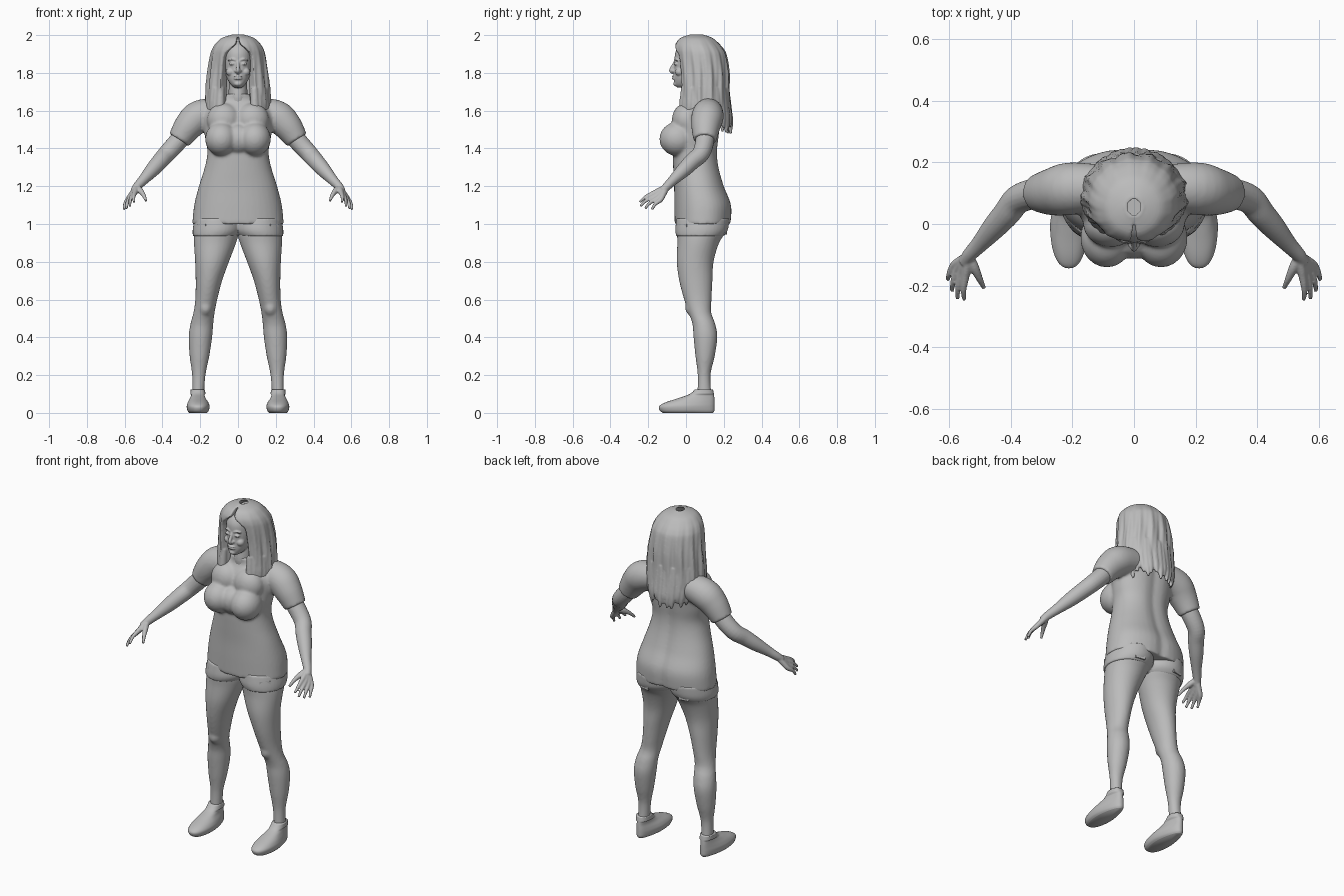
import bpy, bmesh, math, random
from mathutils import Vector, Matrix

random.seed(4)
if "Cube" in bpy.data.objects:
    bpy.data.objects.remove(bpy.data.objects["Cube"])

GREY = (0.5, 0.5, 0.5, 1)
mat = bpy.data.materials.new("plain grey")
mat.use_nodes = True
mat.diffuse_color = GREY
mat.node_tree.nodes["Principled BSDF"].inputs["Base Color"].default_value = GREY


def spline(rows, steps=5):
    """Smooth interpolation through rows of numbers."""
    out = []
    for i in range(len(rows) - 1):
        a, b, c, d = (rows[max(0, min(len(rows) - 1, i + k))] for k in (-1, 0, 1, 2))
        for s in range(steps):
            t = s / steps
            out.append([q + 0.5 * t * (r - p + t * (2 * p - 5 * q + 4 * r - w + t * (3 * (q - r) + w - p)))
                        for p, q, r, w in zip(a, b, c, d)])
    return out + [list(rows[-1])]


def skin(bm, rings):
    """Bridge closed rings of points and cap both ends."""
    loops = [[bm.verts.new(p) for p in ring] for ring in rings]
    n = len(loops[0])
    for low, high in zip(loops, loops[1:]):
        for i in range(n):
            bm.faces.new((low[i], low[(i + 1) % n], high[(i + 1) % n], high[i]))
    bm.faces.new(loops[0][::-1])
    bm.faces.new(loops[-1])


def loft(bm, rows, side=1, n=40, power=2.0, groove=0.0):
    """Stack of horizontal ovals given as z, x0, x1, y0, y1."""
    rings = []
    for z, x0, x1, y0, y1 in spline(rows):
        ring = []
        for i in range(n):
            a = math.tau * i / n
            c, s = math.cos(a), math.sin(a)
            x = (x0 + x1) / 2 + (x1 - x0) / 2 * math.copysign(abs(c) ** (2 / power), c)
            y = (y0 + y1) / 2 + (y1 - y0) / 2 * math.copysign(abs(s) ** (2 / power), s)
            if s > 0:
                y -= groove * math.exp(-(x / 0.035) ** 2)
            ring.append((side * x, y, z))
        rings.append(ring)
    skin(bm, rings)


def centred(rows):
    return [(z, -w, w, y0, y1) for z, w, y0, y1 in rows]


def tube(bm, rows, side=1, n=14):
    """Round limb along a path of x, y, z, radius."""
    path = spline(rows)
    pts = [Vector((side * p[0], p[1], p[2])) for p in path]
    rings = []
    for i, p in enumerate(pts):
        t = (pts[min(i + 1, len(pts) - 1)] - pts[max(i - 1, 0)]).normalized()
        u = t.cross(Vector((0.3, 0.9, 0.2))).normalized()
        v = t.cross(u)
        rings.append([p + path[i][3] * (math.cos(math.tau * k / n) * u + math.sin(math.tau * k / n) * v)
                      for k in range(n)])
    skin(bm, rings)


def ball(bm, centre, radii, side=1):
    c = Vector((side * centre[0], centre[1], centre[2]))
    bmesh.ops.create_uvsphere(bm, u_segments=24, v_segments=16, radius=1,
                              matrix=Matrix.Translation(c) @ Matrix.Diagonal((*radii, 1)))


def finish(name, bm, voxel=None, smooth=4):
    """Fuse the pieces into one smooth skin."""
    bmesh.ops.recalc_face_normals(bm, faces=bm.faces)
    mesh = bpy.data.meshes.new(name)
    bm.to_mesh(mesh)
    bm.free()
    ob = bpy.data.objects.new(name, mesh)
    bpy.context.collection.objects.link(ob)
    if voxel:
        fuse = ob.modifiers.new("fuse", 'REMESH')
        fuse.mode = 'VOXEL'
        fuse.voxel_size = voxel
        relax = ob.modifiers.new("relax", 'SMOOTH')
        relax.iterations = smooth
        graph = bpy.context.evaluated_depsgraph_get()
        fused = bpy.data.meshes.new_from_object(ob.evaluated_get(graph))
        ob.modifiers.clear()
        ob.data = fused
    ob.data.materials.clear()
    ob.data.materials.append(mat)
    for f in ob.data.polygons:
        f.use_smooth = True
    return ob


# shirt: trunk, bust and short sleeves
bm = bmesh.new()
loft(bm, centred([(1.0, .242, -.06, .24), (1.1, .232, -.062, .243), (1.2, .207, -.063, .205),
                  (1.3, .176, -.068, .178), (1.38, .162, -.07, .17), (1.46, .175, -.06, .178),
                  (1.55, .185, -.05, .188), (1.61, .175, -.025, .188), (1.655, .11, 0, .165),
                  (1.69, .062, -.005, .13)]), power=2.2, groove=0.012)
ball(bm, (0, -.04, 1.45), (.09, .073, .08))
for s in (1, -1):
    ball(bm, (.088, -.045, 1.45), (.086, .096, .09), s)
    ball(bm, (.075, 0, 1.55), (.09, .075, .09), s)
    tube(bm, [(.08, .12, 1.6, .07), (.2, .115, 1.572, .085), (.26, .105, 1.52, .078), (.312, .1, 1.445, .061)], s, 28)
finish("shirt", bm, 0.008, 7)

# shorts with pocket flaps
bm = bmesh.new()
for s in (1, -1):
    loft(bm, [(.935, .004, .239, -.052, .2), (.97, -.02, .24, -.057, .222), (1.03, -.02, .23, -.05, .23)], s)
finish("shorts", bm, 0.007, 4)
bm = bmesh.new()
for s in (1, -1):
    for x, y, turn in ((.19, -.014, .75), (.13, .208, -.2)):
        place = Matrix.Translation((s * x, y, .972)) @ Matrix.Rotation(s * turn, 4, 'Z')
        bmesh.ops.create_cube(bm, size=1, matrix=place @ Matrix.Diagonal((.06, .009, .055, 1)))
pockets = finish("pockets", bm)
for f in pockets.data.polygons:
    f.use_smooth = False

for s, label in ((1, "left"), (-1, "right")):
    # leg
    bm = bmesh.new()
    loft(bm, [(1.02, 0, .22, -.045, .22), (.96, -.006, .231, -.048, .212), (.9, .01, .233, -.046, .175),
              (.8, .048, .227, -.049, .146), (.7, .084, .224, -.036, .14), (.6, .11, .226, -.01, .135),
              (.53, .124, .236, .014, .134), (.47, .131, .252, .034, .155), (.4, .137, .261, .04, .166),
              (.3, .152, .256, .05, .152), (.2, .172, .243, .062, .13), (.09, .18, .243, .06, .135)], s)
    ball(bm, (.172, .04, .56), (.038, .045, .05), s)
    finish(label + "_leg", bm, 0.009, 3)

    # slip-on shoe, narrower at the heel
    bm = bmesh.new()
    loft(bm, [(0, .165, .258, -.122, .143), (.012, .154, .268, -.138, .15), (.035, .15, .272, -.142, .151),
              (.055, .156, .267, -.11, .151), (.078, .168, .258, -.04, .15), (.1, .172, .252, .02, .148),
              (.125, .175, .25, .048, .143)], s, power=2.3)
    for v in bm.verts:
        v.co.x -= (v.co.x - s * .212) * .25 * max(0, min(1, v.co.y / .12)) * (v.co.z < .1)
    finish(label + "_shoe", bm)

    # arm and hand
    bm = bmesh.new()
    tube(bm, [(.24, .105, 1.54, .05), (.312, .1, 1.445, .05), (.375, .08, 1.375, .047), (.412, .035, 1.333, .044),
              (.452, -.01, 1.288, .039), (.5, -.065, 1.235, .028), (.533, -.1, 1.2, .023),
              (.55, -.125, 1.175, .02)], s, 20)
    wrist = Vector((.535, -.102, 1.195))
    near, far = Vector((.546, -.168, 1.165)), Vector((.584, -.135, 1.128))
    tips = ((.55, -.245, 1.115), (.572, -.242, 1.095), (.59, -.217, 1.082), (.603, -.18, 1.077))
    for i, tip in enumerate(tips):
        knuckle = near.lerp(far, i / 3)
        bend = knuckle.lerp(Vector(tip), .55) + Vector((.004, -.003, .006))
        tube(bm, [(*wrist, .016), (*wrist.lerp(knuckle, .5), .016), (*knuckle, .0135),
                  (*bend, .0095), (*tip, .007)], s)
    tube(bm, [(*wrist, .015), (.518, -.14, 1.178, .016), (.5, -.178, 1.153, .011), (.486, -.208, 1.122, .007)], s)
    finish(label + "_arm", bm, 0.0045, 3)

# head, face and neck
bm = bmesh.new()
loft(bm, centred([(1.722, .018, -.045, .01), (1.738, .038, -.06, .05), (1.77, .058, -.064, .09),
                  (1.81, .07, -.063, .14), (1.86, .078, -.061, .17), (1.91, .078, -.056, .18),
                  (1.95, .07, -.03, .17), (1.98, .03, .02, .12)]), power=2.2)
loft(bm, centred([(1.6, .06, .01, .14), (1.67, .052, -.005, .125), (1.77, .046, .008, .11)]))
tube(bm, [(0, -.056, 1.86, .008), (0, -.068, 1.838, .009), (0, -.079, 1.814, .011), (0, -.066, 1.804, .012)])
ball(bm, (0, -.05, 1.742), (.022, .018, .014))
for z, r in ((1.781, .0055), (1.77, .006)):
    ball(bm, (0, -.063, z), (.023, .012, r))
for s in (1, -1):
    ball(bm, (.011, -.065, 1.81), (.009, .012, .008), s)
    ball(bm, (.031, -.053, 1.848), (.016, .012, .008), s)
    tube(bm, [(.012, -.06, 1.867, .004), (.032, -.057, 1.873, .005), (.052, -.045, 1.866, .004)], s, 8)
    ball(bm, (.04, -.034, 1.805), (.024, .024, .022), s)
finish("head", bm, 0.004, 2)

# long hair: an open-fronted shell with wavy strands
bm = bmesh.new()
N = 90
rings = []
for z, w, y0, y1, opening in spline([
        (2.003, .03, .02, .09, 4), (1.985, .085, -.03, .14, 4), (1.955, .118, -.055, .175, 6),
        (1.925, .136, -.062, .2, 20), (1.89, .146, -.06, .215, 31), (1.8, .158, -.052, .228, 33),
        (1.7, .168, -.05, .23, 34), (1.62, .17, -.052, .234, 35), (1.57, .16, -.05, .235, 38)]):
    edge = math.radians(opening)
    yc, ry = (y0 + y1) / 2, (y1 - y0) / 2
    outer, inner = [], []
    for i in range(N):
        a = edge + (math.tau - 2 * edge) * i / (N - 1)
        depth = .035 * min(1, max(0, (2 - z) / .2))
        k = 1 + depth * math.sin(13 * a + 5 * z) + .5 * depth * math.sin(29 * a - 9 * z)
        for ring, f in ((outer, k), (inner, .62)):
            ring.append((w * f * math.sin(a), yc - ry * f * math.cos(a), z))
    rings.append(outer + inner[::-1])
skin(bm, rings)
# hanging locks around the lower edge
for deg in list(range(38, 80, 9)) + list(range(105, 256, 10)) + list(range(286, 325, 9)):
    a = math.radians(deg + random.uniform(-3, 3))
    back = 105 <= deg <= 255
    end = (1.49 if back else 1.555) + random.uniform(-.015, .03)
    x, y = math.sin(a), -math.cos(a)
    grow = .012 if back else .0
    tube(bm, [(.145 * x, .09 + .12 * y, 1.72, .02), (.15 * x, .09 + .128 * y, 1.62, .024),
              (.148 * x, .09 + (.13 + grow) * y, (1.6 + end) / 2, .018),
              (.14 * x, .09 + (.135 + grow) * y, end, .006)], 1, 10)
finish("hair", bm, 0.0055, 2)
